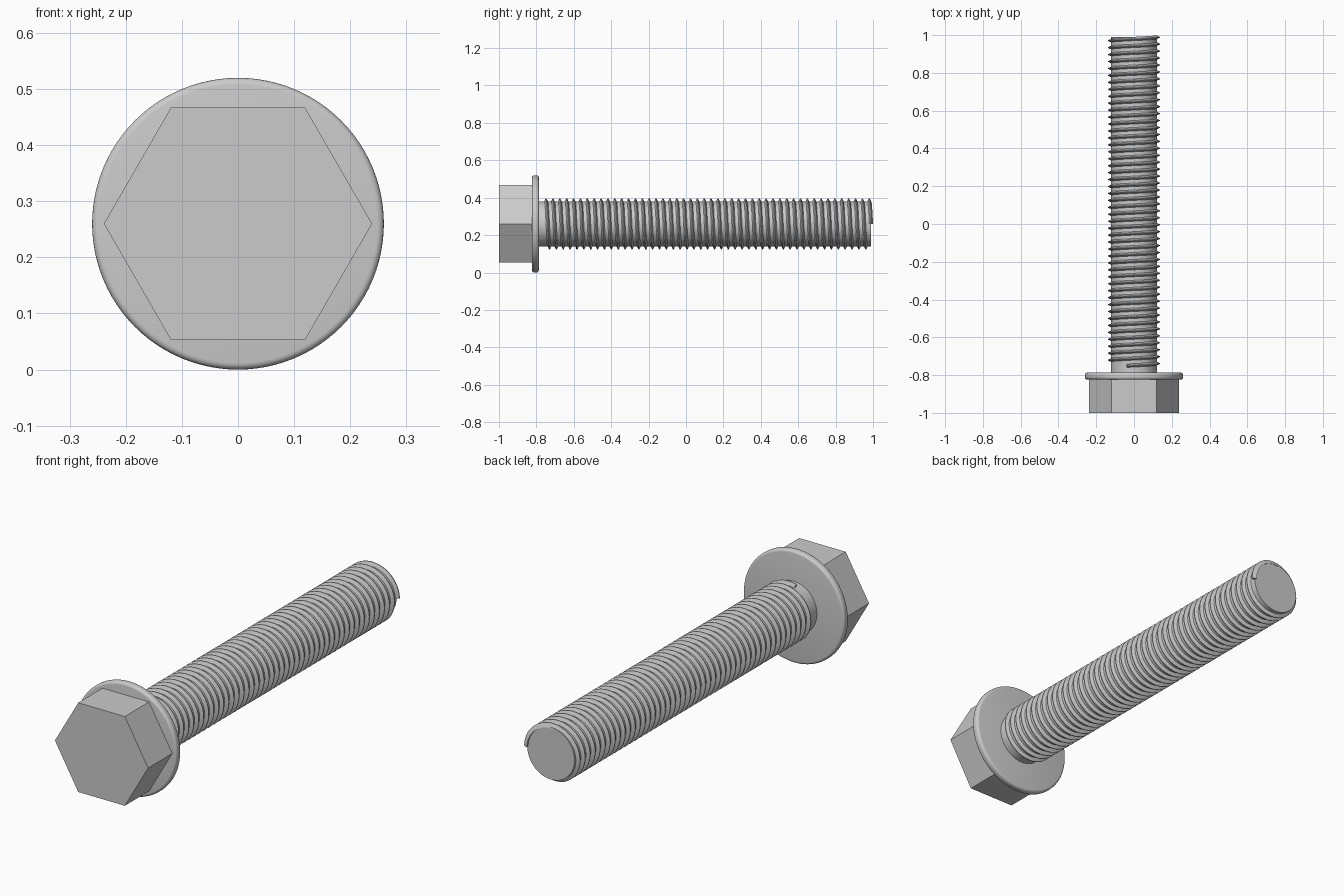
import bpy, bmesh
from math import pi, sin, cos

if "Cube" in bpy.data.objects:
    bpy.data.objects.remove(bpy.data.objects["Cube"])

CZ = 0.26                                   # height of the bolt axis


def point(radius, phi, y):
    """Point around the y axis; phi runs from +z towards +x."""
    return (radius * sin(phi), y, CZ + radius * cos(phi))


def make_object(name, bm):
    bmesh.ops.recalc_face_normals(bm, faces=bm.faces)
    mesh = bpy.data.meshes.new(name)
    bm.to_mesh(mesh)
    bm.free()
    obj = bpy.data.objects.new(name, mesh)
    bpy.context.collection.objects.link(obj)
    bpy.ops.object.select_all(action='DESELECT')
    obj.select_set(True)
    bpy.context.view_layer.objects.active = obj
    bpy.ops.object.shade_smooth_by_angle(angle=pi / 6)
    return obj


def lathe(name, profile, sides, offset=0.0):
    """Closed solid from (radius, y) rings, capped at both ends."""
    bm = bmesh.new()
    rings = [[bm.verts.new(point(r, offset + 2 * pi * i / sides, y))
              for i in range(sides)] for r, y in profile]
    for a, b in zip(rings, rings[1:]):
        for i in range(sides):
            j = (i + 1) % sides
            bm.faces.new((a[i], a[j], b[j], b[i]))
    bm.faces.new(rings[0])
    bm.faces.new(rings[-1])
    return make_object(name, bm)


def helix_thread(name, y0, y1, phi0, phi1, section, steps_per_turn):
    """Sweep a (radius, dy) section along a right-handed helix."""
    bm = bmesh.new()
    steps = round((phi1 - phi0) / (2 * pi) * steps_per_turn)
    rows = []
    for s in range(steps + 1):
        t = s / steps
        phi, y = phi0 + t * (phi1 - phi0), y0 + t * (y1 - y0)
        rows.append([bm.verts.new(point(r, phi, y + dy)) for r, dy in section])
    n = len(section)
    for a, b in zip(rows, rows[1:]):
        for i in range(n):
            j = (i + 1) % n
            bm.faces.new((a[i], a[j], b[j], b[i]))
    bm.faces.new(rows[0])
    bm.faces.new(rows[-1])
    return make_object(name, bm)


# Hexagonal head, corners pointing to +x and -x
lathe("hex_head", [(0.239, -1.0), (0.239, -0.815)], 6, pi / 2)

# Round flange with softened rim
f0, f1, R, b = -0.823, -0.787, 0.26, 0.012
arc = [pi / 2 * k / 4 for k in range(5)]
rim = [(R - b + b * sin(a), f0 + b - b * cos(a)) for a in arc]
rim += [(R - b + b * cos(a), f1 - b + b * sin(a)) for a in arc]
lathe("flange", rim, 96)

# Plain shank
lathe("shank", [(0.121, -0.80), (0.121, 0.99)], 64)

# Helical thread ridge, ending on the +x side of the tip
turns = 47
helix_thread("thread", -0.75, 0.989, -0.3, pi / 2 + 2 * pi * turns,
             [(0.117, -0.011), (0.137, -0.002), (0.137, 0.002), (0.117, 0.011)], 48)
